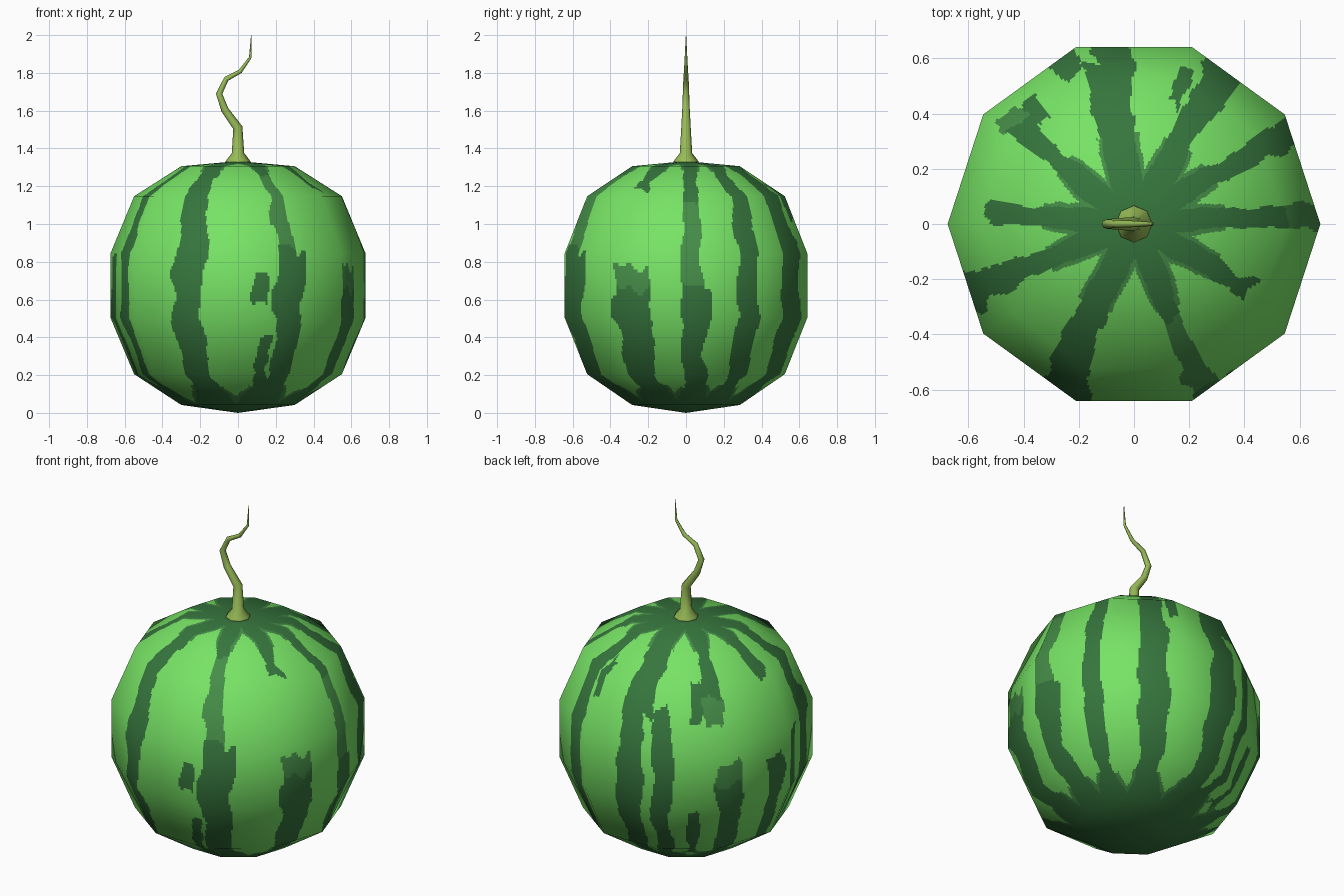
import bpy, math
from mathutils import Vector, noise

if "Cube" in bpy.data.objects:
    bpy.data.objects.remove(bpy.data.objects["Cube"])

def material(name, rgb):
    m = bpy.data.materials.new(name)
    m.diffuse_color = (*rgb, 1)
    m.use_nodes = True
    m.node_tree.nodes["Principled BSDF"].inputs["Base Color"].default_value = m.diffuse_color
    return m

LIGHT = material("light_green_rind", (0.185, 0.77, 0.13))
DARK = material("dark_green_stripe", (0.037, 0.18, 0.047))
MID = material("mid_green_stripe", (0.06, 0.265, 0.065))
STEM = material("stem_green", (0.31, 0.50, 0.095))

def make_object(name, verts, faces, mats):
    me = bpy.data.meshes.new(name)
    me.from_pydata(verts, [], faces)
    for m in mats:
        me.materials.append(m)
    me.polygons.foreach_set("use_smooth", [True] * len(me.polygons))
    ob = bpy.data.objects.new(name, me)
    bpy.context.collection.objects.link(ob)
    return ob

# Melon stripes: angle, half width (degrees), bottom, top, paler from, paler to
STRIPES = [
    (3, 4.7, 0, 2, .68, 1.12), (5, 6, 0, .66, 9, 9), (30, 5, 0, 2, 9, 9),
    (59.5, 7, 0, 2, 9, 9), (71, 3, 1.0, 1.2, 9, 9),
    (96.5, 6.5, 0, 2, 9, 9), (104, 6, 1.0, 2, 9, 9), (113, 4.2, 0, 1.05, 9, 9),
    (129, 2, .1, .45, 9, 9), (131, 2.5, .96, 1.17, 9, 9),
    (140, 5, .95, 2, .95, 1.1), (146, 6, 0, .75, .62, .76),
    (175, 4.5, 1.15, 2, 9, 9), (172, 4, 0, .72, 9, 9), (186, 3, 0, .85, 9, 9),
    (202, 5.5, 0, 2, 9, 9), (246, 8, 0, 2, 9, 9), (292.5, 4.7, 0, 2, .88, 1.25),
    (281.5, 3, .58, .74, 9, 9), (283, 4, 0, .4, 9, 9), (296, 6, 0, .85, 9, 9),
    (331, 5, 1.17, 2, 9, 9), (334, 8.5, 0, .78, .66, .8),
]

def stripe_index(c):
    r = math.hypot(c.x, c.y)
    a = math.degrees(math.atan2(c.y, c.x))
    # long wobble plus fine streaks running along the rind
    a += 2.6 * noise.noise(Vector((c.x * 2, c.y * 2, c.z * 5)))
    edge = 2.6 * noise.noise(Vector((c.x * 12, c.y * 12, c.z * 4 + 7)))
    edge += 1.2 * noise.noise(Vector((c.x * 25, c.y * 25, c.z * 9)))
    zj = c.z + .05 * noise.noise(Vector((c.x * 14, c.y * 14, 3)))
    # stripes flare and join into dark caps at both poles
    inner, outer = (.13, .42) if c.z > .67 else (.29, .50)
    if r < inner:
        return 1
    flare = 14 * max(0, (outer - r) / (outer - inner)) ** 2
    best = 0
    for ang, half, lo, hi, m0, m1 in STRIPES:
        if not lo <= zj <= hi:
            continue
        d = abs((a - ang + 180) % 360 - 180)
        if d < half + edge + flare:
            if not m0 < zj < m1:
                return 1
            best = 2
        elif flare > 1.2 and d < half + edge + flare * 1.3 + 2:
            best = 2
    return best

# Melon body: ten sided low-poly ball, each flat facet finely cut for the stripes
PROFILE = [(0, 0), (.30, .042), (.55, .205), (.675, .503),
           (.675, .845), (.55, 1.147), (.30, 1.306), (0, 1.333)]
SIDES, SU, SV = 10, 40, 20
COLS = SIDES * SU

def lerp_ring(col, r, z):
    i, t = divmod(col, SU)
    a, b = (Vector((r * math.cos(k * math.tau / SIDES), r * math.sin(k * math.tau / SIDES), z))
            for k in (i, i + 1))
    return a.lerp(b, t / SU)

def corner_normal(col, r, z):
    n = Vector((r, z - .667)).normalized()
    return lerp_ring(col, n.x, n.y)

verts, normals = [Vector((0, 0, 0))], [Vector((0, 0, -1))]
rows = (len(PROFILE) - 1) * SV
for row in range(1, rows):
    i, t = divmod(row, SV)
    t /= SV
    p, q = PROFILE[i], PROFILE[i + 1]
    for col in range(COLS):
        verts.append(lerp_ring(col, *p).lerp(lerp_ring(col, *q), t))
        normals.append(corner_normal(col, *p).lerp(corner_normal(col, *q), t).normalized())
verts.append(Vector((0, 0, PROFILE[-1][1])))
normals.append(Vector((0, 0, 1)))

def vid(row, col):
    if row == 0:
        return 0
    if row == rows:
        return len(verts) - 1
    return 1 + (row - 1) * COLS + col % COLS

faces = []
for row in range(rows):
    for col in range(COLS):
        f = [vid(row, col), vid(row, col + 1), vid(row + 1, col + 1), vid(row + 1, col)]
        faces.append(list(dict.fromkeys(f)))
melon = make_object("melon_body", verts, faces, [LIGHT, DARK, MID])
for p in melon.data.polygons:
    p.material_index = stripe_index(p.center)
# keep the rounded shading of the coarse ball across the cut facets
melon.data.normals_split_custom_set_from_vertices([tuple(n) for n in normals])

# Stem: flared base and a tapering curl in the xz plane (x, z, radius)
PATH = [(0, 1.322, .068), (0, 1.335, .064), (0, 1.375, .033), (-.001, 1.51, .025),
        (-.07, 1.605, .020), (-.10, 1.69, .017), (-.062, 1.768, .014),
        (.012, 1.808, .011), (.065, 1.882, .007), (.07, 2.0, .001)]
N = 8
sv, sf = [], []
for i, (x, z, r) in enumerate(PATH):
    a, b = PATH[max(i - 1, 0)], PATH[min(i + 1, len(PATH) - 1)]
    tan = Vector((b[0] - a[0], 0, b[1] - a[1])).normalized()
    side = Vector((tan.z, 0, -tan.x))
    for k in range(N):
        t = k * math.tau / N
        sv.append(Vector((x, 0, z)) + side * r * math.cos(t) + Vector((0, r * math.sin(t), 0)))
for i in range(len(PATH) - 1):
    for k in range(N):
        m = (k + 1) % N
        sf.append([i * N + k, i * N + m, (i + 1) * N + m, (i + 1) * N + k])
sf.append(list(range(N))[::-1])
sf.append([(len(PATH) - 1) * N + k for k in range(N)])
make_object("stem", sv, sf, [STEM])
